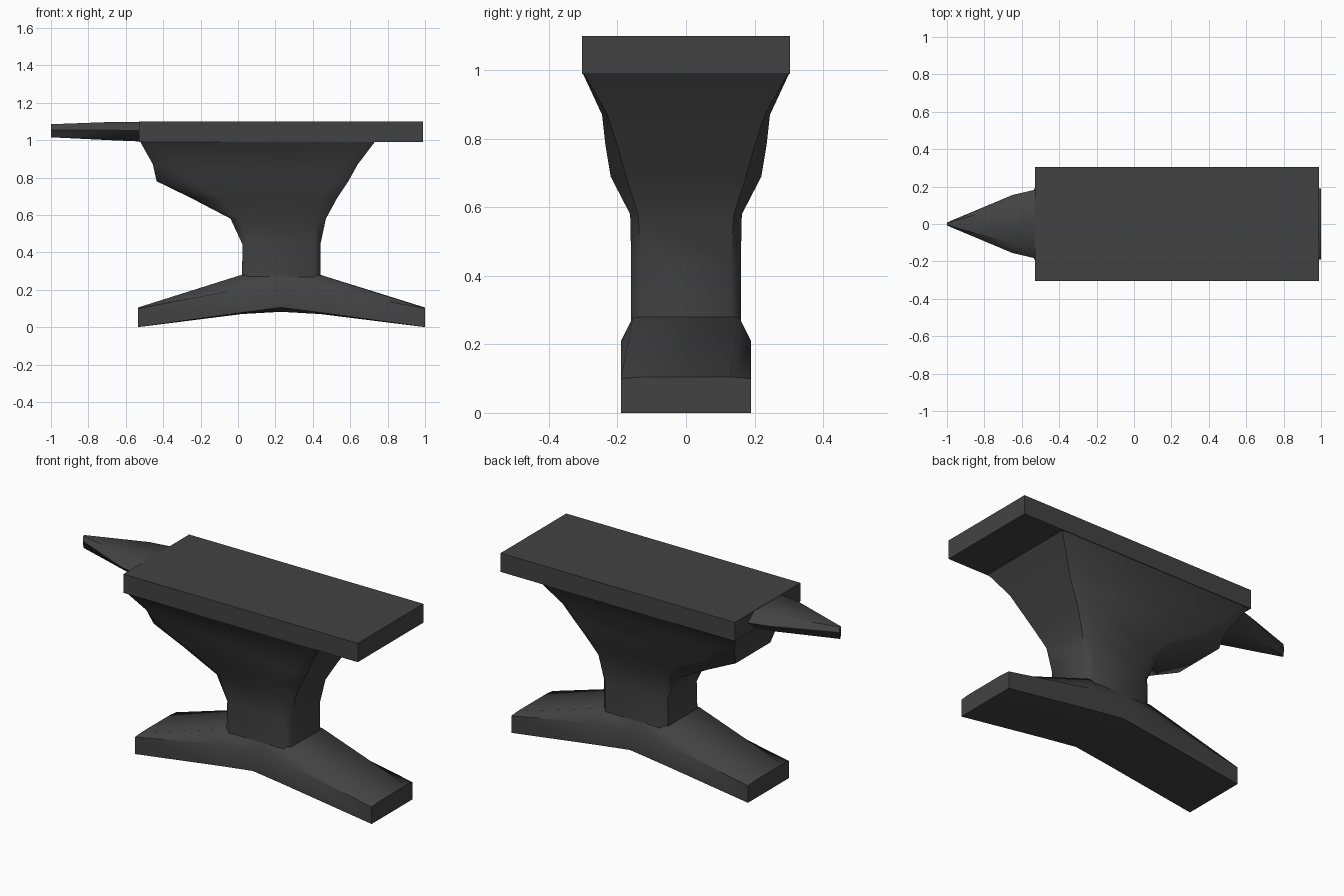
import bpy
import bmesh
import math

if "Cube" in bpy.data.objects:
    bpy.data.objects.remove(bpy.data.objects["Cube"], do_unlink=True)

# Dark iron, shared by every part
iron = bpy.data.materials.new("dark_iron")
iron.use_nodes = True
color = (0.055, 0.055, 0.055, 1)
iron.diffuse_color = color
bsdf = next(n for n in iron.node_tree.nodes if n.type == "BSDF_PRINCIPLED")
bsdf.inputs["Base Color"].default_value = color
bsdf.inputs["Roughness"].default_value = 0.7


def loft(name, sections, angle=40):
    """Skin a row of matching closed sections and cap both ends."""
    bm = bmesh.new()
    rings = [[bm.verts.new(p) for p in s] for s in sections]
    n = len(rings[0])
    for a, b in zip(rings, rings[1:]):
        for i in range(n):
            j = (i + 1) % n
            bm.faces.new((a[i], a[j], b[j], b[i]))
    bm.faces.new(rings[0])
    bm.faces.new(rings[-1])
    bmesh.ops.recalc_face_normals(bm, faces=bm.faces)
    mesh = bpy.data.meshes.new(name)
    bm.to_mesh(mesh)
    bm.free()
    mesh.materials.append(iron)
    obj = bpy.data.objects.new(name, mesh)
    bpy.context.collection.objects.link(obj)
    bpy.ops.object.select_all(action="DESELECT")
    obj.select_set(True)
    bpy.context.view_layer.objects.active = obj
    bpy.ops.object.shade_smooth_by_angle(angle=math.radians(angle))
    return obj


def mirrored(half):
    """Complete a half outline by reflecting it across y = 0."""
    return half + [(x, -y, z) for x, y, z in reversed(half)]


# Face plate: flat slab
loft("face_plate", [mirrored([(x, 0.304, 0.99), (x, 0.304, 1.1)])
                    for x in (-0.53, 0.99)])


# Horn: x, half width, bottom, top
def horn_section(x, w, low, high):
    mid = low + (high - low) * 0.55
    return mirrored([(x, w * 0.6, low), (x, w, mid), (x, w * 0.7, high)])


loft("horn", [horn_section(*s) for s in (
    (-0.50, 0.19, 0.992, 1.098),
    (-0.65, 0.155, 0.998, 1.098),
    (-1.0, 0.008, 1.015, 1.085))], 50)


# Body: z, left and right ends, end half widths, corner cuts, middle half width
def body_section(z, x0, x1, w0, w1, c0, c1, w):
    return mirrored([(x0, w0, z), (x0 + c0, w, z), (x1 - c1, w, z), (x1, w1, z)])


loft("body", [body_section(*s) for s in (
    (0.25, 0.02, 0.44, 0.135, 0.13, 0.03, 0.03, 0.16),
    (0.44, 0.025, 0.44, 0.135, 0.13, 0.03, 0.03, 0.16),
    (0.58, -0.04, 0.47, 0.14, 0.14, 0.05, 0.05, 0.163),
    (0.69, -0.25, 0.53, 0.15, 0.175, 0.16, 0.09, 0.22),
    (0.78, -0.435, 0.59, 0.16, 0.2, 0.17, 0.08, 0.235),
    (0.87, -0.455, 0.64, 0.2, 0.23, 0.13, 0.06, 0.245),
    (0.995, -0.525, 0.735, 0.295, 0.3, 0.05, 0.04, 0.303))], 50)


# Foot: x, underside centre and edge, shoulder, top, top half width
def foot_section(x, low, edge, shoulder, top, w):
    half = [(x, 0.19, edge), (x, 0.19, shoulder), (x, w, top)]
    return mirrored(half) + [(x, 0, low)]


loft("foot", [foot_section(*s) for s in (
    (-0.535, 0, 0, 0.1, 0.105, 0.13),
    (0.02, 0.07, 0.078, 0.205, 0.28, 0.155),
    (0.23, 0.082, 0.105, 0.21, 0.28, 0.155),
    (0.44, 0.07, 0.078, 0.205, 0.28, 0.155),
    (1.0, 0, 0, 0.1, 0.105, 0.13))], 40)
